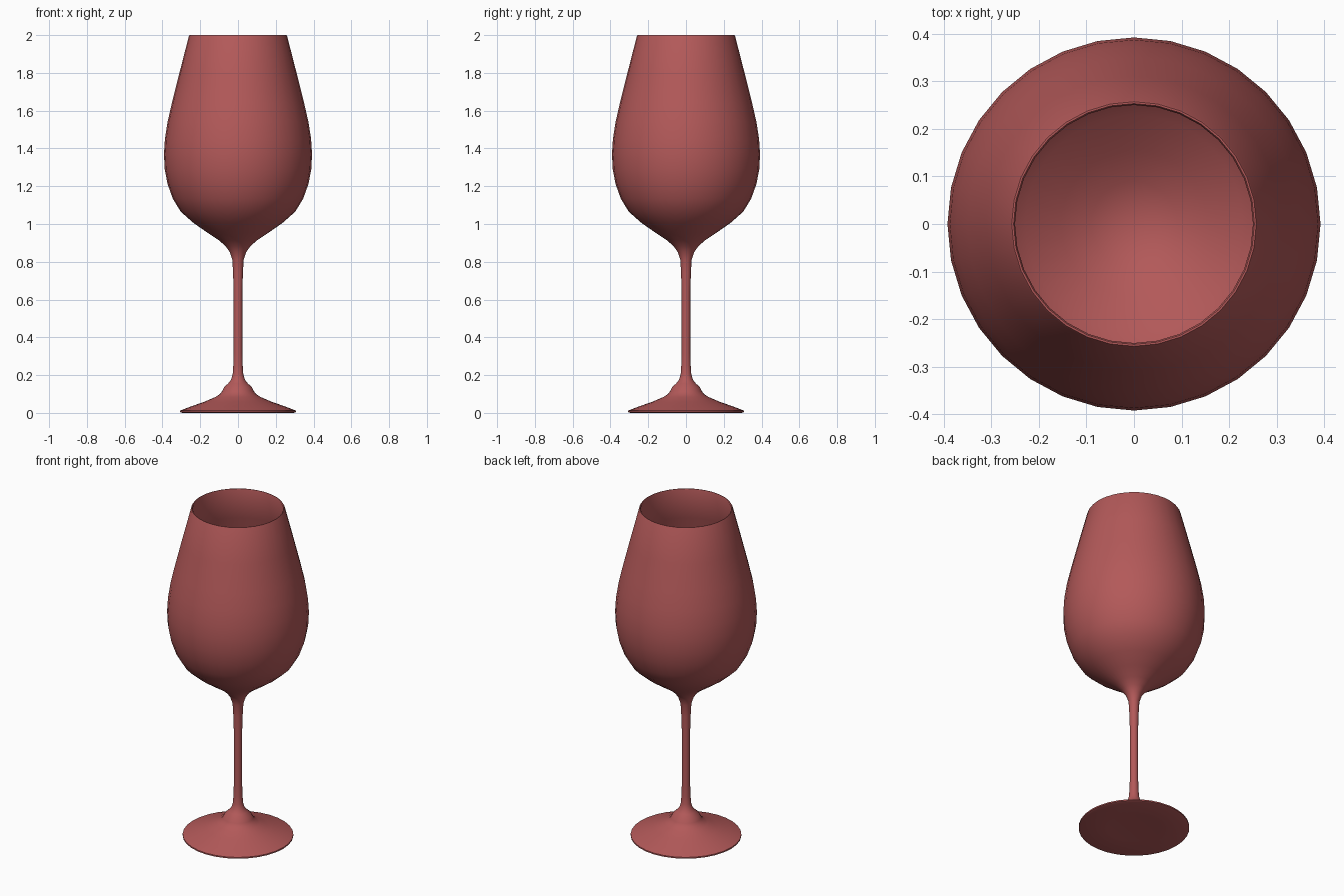
import bpy, bmesh, math
from mathutils import Matrix

SIDES = 32

# (radius, height) half-profiles, running bottom to top on the outside
foot = [(0, 0.008), (0.15, 0.004), (0.295, 0.0), (0.306, 0.004), (0.306, 0.012),
        (0.25, 0.034), (0.18, 0.058), (0.12, 0.084), (0.095, 0.1), (0.084, 0.115),
        (0.073, 0.137), (0.053, 0.155), (0.037, 0.175), (0.028, 0.205)]
stem = [(0.025, 0.25), (0.023, 0.32), (0.023, 0.64), (0.026, 0.74), (0.03, 0.81), (0.044, 0.852)]
bowl = [(0.066, 0.883), (0.1, 0.913), (0.16, 0.953), (0.235, 1.005), (0.303, 1.065),
        (0.345, 1.134), (0.373, 1.212), (0.388, 1.29), (0.392, 1.37), (0.387, 1.45),
        (0.373, 1.54), (0.35, 1.64), (0.31, 1.8), (0.26, 1.995)]
# rim, then the inside wall down to the bottom of the cup
inside = [(0.257, 2.0), (0.253, 2.0), (0.25, 1.995), (0.3, 1.8), (0.34, 1.64), (0.363, 1.54),
          (0.377, 1.45), (0.382, 1.37), (0.378, 1.29), (0.363, 1.216), (0.336, 1.14),
          (0.295, 1.073), (0.229, 1.015), (0.154, 0.963), (0.09, 0.922), (0, 0.895)]


def lathe(name, profile, sides):
    """Revolve a profile that starts and ends on the z axis."""
    bm = bmesh.new()
    verts = [bm.verts.new((r, 0, z)) for r, z in profile]
    edges = [bm.edges.new(pair) for pair in zip(verts, verts[1:])]
    bmesh.ops.spin(bm, geom=verts + edges, cent=(0, 0, 0), axis=(0, 0, 1),
                   angle=math.tau, steps=sides, use_merge=True)
    bmesh.ops.remove_doubles(bm, verts=bm.verts[:], dist=0.0005)
    bmesh.ops.recalc_face_normals(bm, faces=bm.faces[:])
    mesh = bpy.data.meshes.new(name)
    bm.to_mesh(mesh)
    bm.free()
    obj = bpy.data.objects.new(name, mesh)
    bpy.context.collection.objects.link(obj)
    return obj


# One continuous shell: foot, stem, bowl and hollow interior
glass = lathe("wine_glass", foot + stem + bowl + inside, SIDES)

mat = bpy.data.materials.new("muted_red")
mat.diffuse_color = (0.45, 0.1, 0.1, 1)
glass.data.materials.append(mat)

bpy.context.view_layer.objects.active = glass
glass.select_set(True)
bpy.ops.object.shade_smooth_by_angle(angle=math.radians(50))
